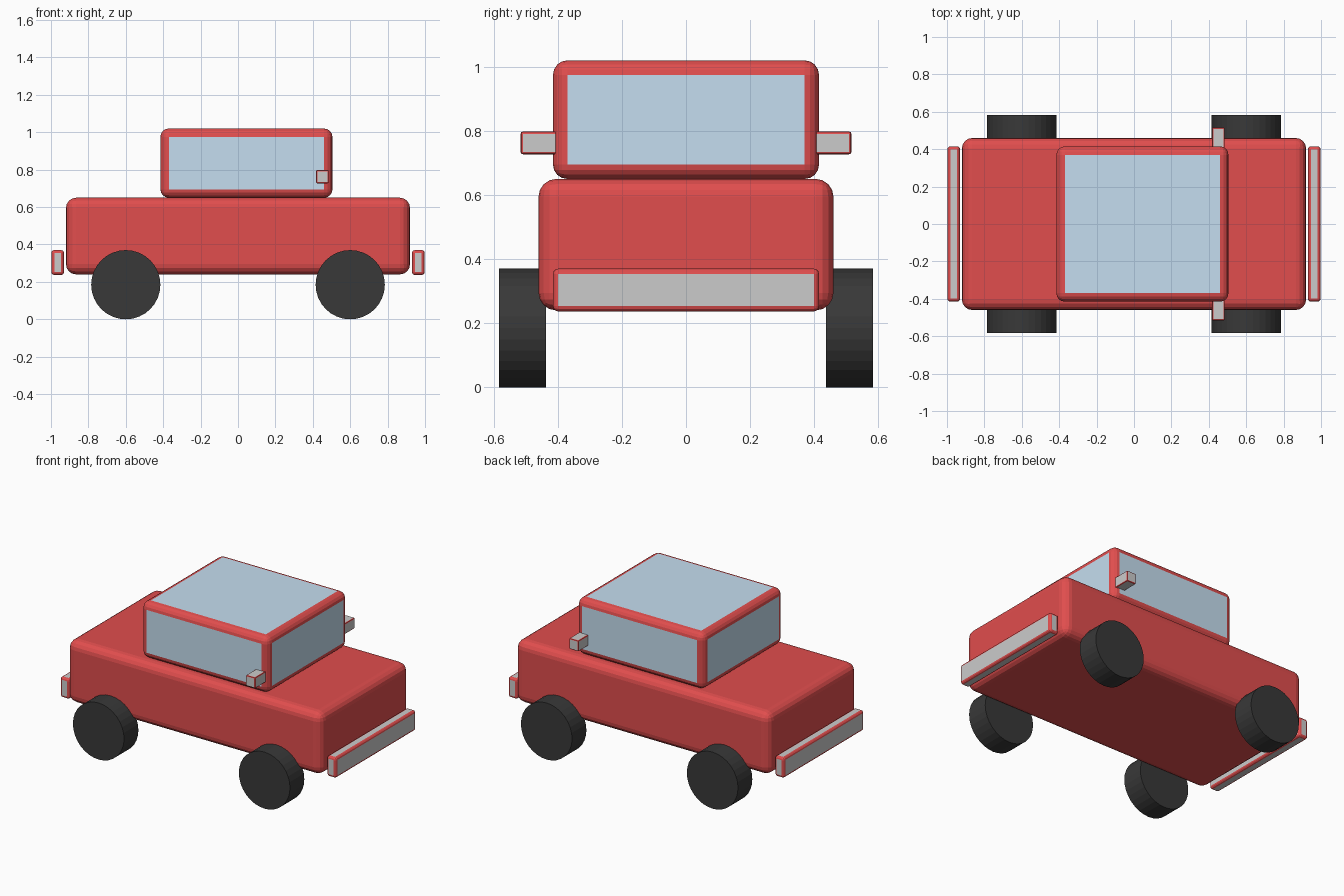
import bpy
import math

if "Cube" in bpy.data.objects:
    bpy.data.objects.remove(bpy.data.objects["Cube"])


def material(name, rgb):
    m = bpy.data.materials.new(name)
    m.diffuse_color = (*rgb, 1)
    m.use_nodes = True
    m.node_tree.nodes["Principled BSDF"].inputs["Base Color"].default_value = m.diffuse_color
    return m


red = material("red_paint", (0.75, 0.075, 0.075))
glass = material("glass", (0.56, 0.73, 0.87))
metal = material("metal", (0.58, 0.58, 0.58))
rubber = material("rubber", (0.04, 0.04, 0.04))


def rounded_box(name, lo, hi, bevel, segments, face_material=None):
    """Box between two corners; flat faces may differ from the red rounded edges."""
    bpy.ops.mesh.primitive_cube_add(size=1, location=[(a + b) / 2 for a, b in zip(lo, hi)])
    ob = bpy.context.object
    ob.name = name
    ob.scale = [b - a for a, b in zip(lo, hi)]
    bpy.ops.object.transform_apply(location=False, rotation=False, scale=True)
    ob.data.materials.append(red)
    if face_material:
        ob.data.materials.append(face_material)
        for p in ob.data.polygons:
            p.material_index = 1
    mod = ob.modifiers.new("Rounded edges", 'BEVEL')
    mod.width = bevel
    mod.segments = segments
    mod.material = 0
    return ob


# Body and glazed cabin
rounded_box("body", (-0.92, -0.46, 0.24), (0.92, 0.46, 0.65), 0.055, 4)
rounded_box("cabin", (-0.415, -0.415, 0.65), (0.505, 0.415, 1.02), 0.045, 4, glass)

# Bumpers at both ends
for side, end in ((-1, "rear"), (1, "front")):
    xs = sorted((side * 0.93, side * 0.998))
    rounded_box(end + "_bumper", (xs[0], -0.415, 0.237), (xs[1], 0.415, 0.37), 0.016, 3, metal)

for side, label in ((-1, "right"), (1, "left")):
    # Side mirrors, tucked slightly into the cabin
    ys = sorted((side * 0.395, side * 0.516))
    rounded_box(label + "_mirror", (0.417, ys[0], 0.727), (0.485, ys[1], 0.798), 0.007, 2, metal)

    # Wheels
    for x, end in ((-0.6, "rear"), (0.6, "front")):
        bpy.ops.mesh.primitive_cylinder_add(
            vertices=32, radius=0.185, depth=0.148,
            location=(x, side * 0.51, 0.185), rotation=(math.pi / 2, 0, 0))
        wheel = bpy.context.object
        wheel.name = f"{end}_{label}_wheel"
        wheel.data.materials.append(rubber)
